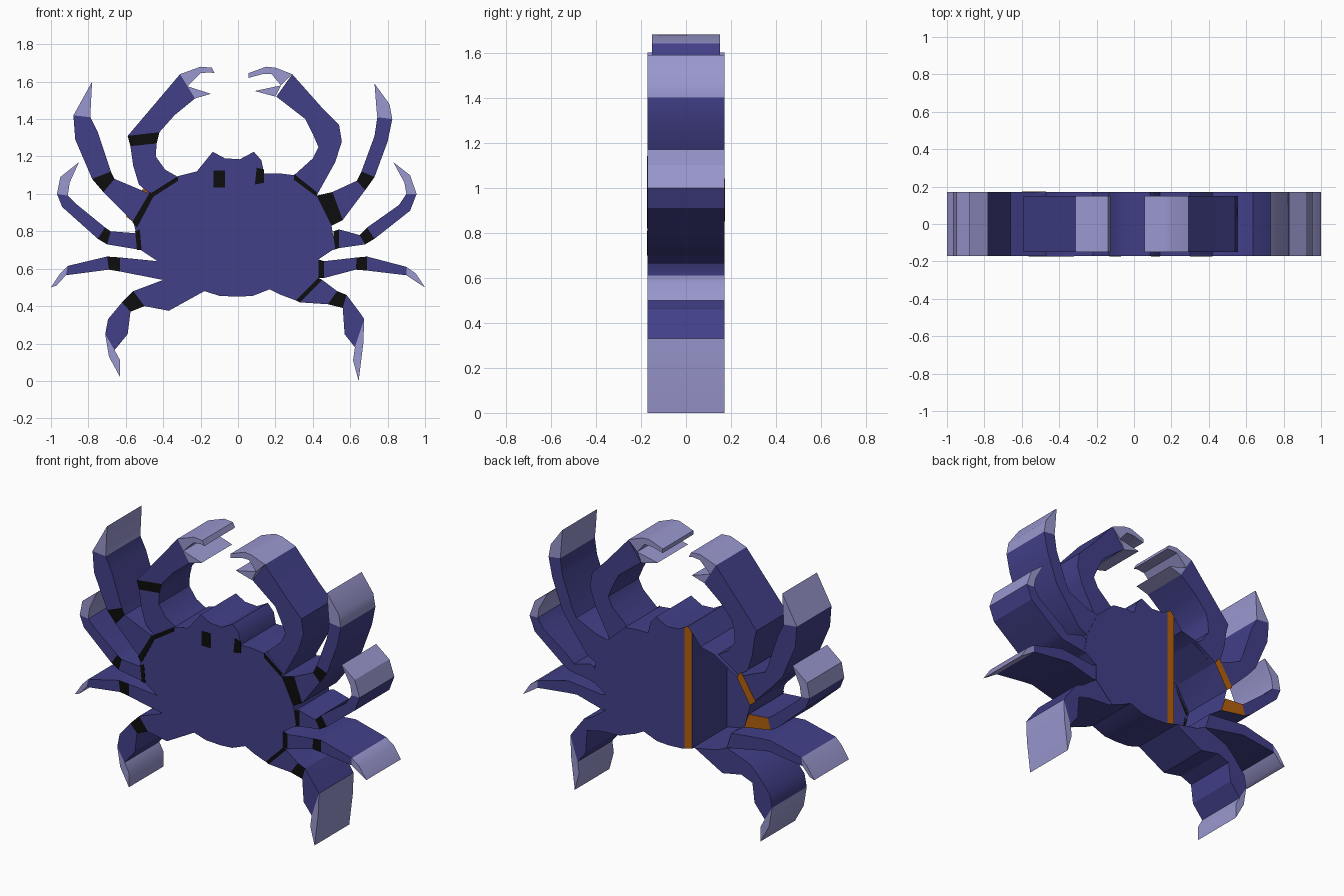
import bpy
import bmesh
from math import atan2, radians
from mathutils import Vector

cube = bpy.data.objects.get("Cube")
if cube:
    bpy.data.objects.remove(cube, do_unlink=True)


def make_material(name, rgb):
    mat = bpy.data.materials.new(name)
    mat.use_nodes = True
    color = (*rgb, 1.0)
    mat.diffuse_color = color
    mat.node_tree.nodes["Principled BSDF"].inputs["Base Color"].default_value = color
    return mat


SHELL, TIP, BLACK, ORANGE = range(4)
MATERIALS = [
    make_material("shell_indigo", (0.054, 0.051, 0.25)),
    make_material("tip_lavender", (0.32, 0.31, 0.62)),
    make_material("band_black", (0.004, 0.004, 0.004)),
    make_material("back_orange", (0.45, 0.115, 0.004)),
]
# (front, back, sides) colours of one limb segment, keyed by a letter
SEGMENT_STYLE = {
    "T": (TIP, TIP, TIP),
    "S": (SHELL, SHELL, SHELL),
    "B": (BLACK, SHELL, SHELL),
    "O": (SHELL, ORANGE, SHELL),
}
BODY_HALF = 0.172
LEG_HALF = 0.17
PINCER_HALF = 0.15


def finish(name, bm):
    mesh = bpy.data.meshes.new(name)
    bm.to_mesh(mesh)
    bm.free()
    for mat in MATERIALS:
        mesh.materials.append(mat)
    obj = bpy.data.objects.new(name, mesh)
    bpy.context.collection.objects.link(obj)
    bpy.ops.object.select_all(action="DESELECT")
    obj.select_set(True)
    bpy.context.view_layer.objects.active = obj
    bpy.ops.object.shade_smooth_by_angle(angle=radians(30))
    return obj


def add_face(bm, verts, material):
    unique = list(dict.fromkeys(verts))
    if len(unique) > 2:
        bm.faces.new(unique).material_index = material


def limb(name, style, sections, half=LEG_HALF):
    """Extruded strip through cross-lines (outer x, z, inner x, z), tip first."""
    bm = bmesh.new()
    rings = []
    for ox, oz, ix, iz in sections:
        pointed = (ox, oz) == (ix, iz)
        ring = []
        for y in (-half, half):
            outer = bm.verts.new((ox, y, oz))
            inner = outer if pointed else bm.verts.new((ix, y, iz))
            ring += [outer, inner]
        rings.append(ring)
    for letter, a, b in zip(style, rings, rings[1:]):
        front, back, side = SEGMENT_STYLE[letter]
        add_face(bm, (a[0], a[1], b[1], b[0]), front)
        add_face(bm, (a[2], b[2], b[3], a[3]), back)
        add_face(bm, (a[0], b[0], b[2], a[2]), side)
        add_face(bm, (a[1], a[3], b[3], b[1]), side)
    # Close both ends
    for ring, letter in ((rings[0], style[0]), (rings[-1], style[-1])):
        add_face(bm, (ring[0], ring[1], ring[3], ring[2]), SEGMENT_STYLE[letter][2])
    bmesh.ops.recalc_face_normals(bm, faces=bm.faces[:])
    return finish(name, bm)


def plate(name, points, y, material):
    """Thin painted plate lying on the front or back."""
    bm = bmesh.new()
    face = bm.faces.new([bm.verts.new((x, y, z)) for x, z in points])
    extruded = bmesh.ops.extrude_face_region(bm, geom=[face])
    for item in extruded["geom"]:
        if isinstance(item, bmesh.types.BMVert):
            item.co.y += 0.002 if y > 0 else -0.002
    bmesh.ops.recalc_face_normals(bm, faces=bm.faces[:])
    for face in bm.faces:
        face.material_index = material
    return finish(name, bm)


# Body: extruded outline, with an open pocket in the right half of the back
OUTLINE = [
    (-0.32, 1.095), (-0.22, 1.12), (-0.135, 1.225), (-0.07, 1.19), (0.01, 1.185),
    (0.085, 1.225), (0.125, 1.18), (0.14, 1.11), (0.22, 1.11), (0.3, 1.1), (0.42, 0.99),
    (0.5, 0.83), (0.52, 0.71), (0.43, 0.65), (0.43, 0.55), (0.31, 0.43), (0.23, 0.46),
    (0.17, 0.49), (0.08, 0.455), (0, 0.45), (-0.1, 0.455), (-0.18, 0.48), (-0.33, 0.51),
    (-0.4, 0.54), (-0.43, 0.64), (-0.52, 0.7), (-0.56, 0.85), (-0.47, 1.0),
]
POCKET_X, STRIP_X = -0.16, -0.11
bm = bmesh.new()
front = [bm.verts.new((x, -BODY_HALF, z)) for x, z in OUTLINE]
back = [bm.verts.new((x, BODY_HALF, z)) for x, z in OUTLINE]
bm.faces.new(front)
bm.faces.new(back[::-1])
for i in range(len(front)):
    bm.faces.new((front[i - 1], front[i], back[i], back[i - 1]))
bmesh.ops.recalc_face_normals(bm, faces=bm.faces[:])
for cut_x in (POCKET_X, STRIP_X):
    bmesh.ops.bisect_plane(bm, geom=bm.verts[:] + bm.edges[:] + bm.faces[:],
                           plane_co=(cut_x, 0, 0), plane_no=(1, 0, 0))
bm.normal_update()
removed = []
for face in bm.faces:
    if face.normal.y > 0.9:
        x = face.calc_center_median().x
        if max(v.co.x for v in face.verts) < POCKET_X + 0.001:
            removed.append(face)
        elif POCKET_X < x < STRIP_X:
            face.material_index = ORANGE
bmesh.ops.delete(bm, geom=removed, context="FACES_ONLY")
# Pocket wall
rim = [v for v in bm.verts if abs(v.co.x - POCKET_X) < 0.0005]
middle = sum((v.co for v in rim), Vector()) / len(rim)
rim.sort(key=lambda v: atan2(v.co.z - middle.z, v.co.y - middle.y))
bm.faces.new(rim[::-1])
finish("body", bm)

# Pincers
limb("right_pincer_arm", "SSBSSS", [
    (-0.31, 1.64, -0.23, 1.51), (-0.42, 1.51, -0.34, 1.42), (-0.59, 1.31, -0.42, 1.33),
    (-0.575, 1.255, -0.435, 1.27), (-0.56, 1.15, -0.44, 1.2), (-0.53, 1.05, -0.39, 1.13),
    (-0.47, 1.0, -0.32, 1.09)], PINCER_HALF)
limb("right_pincer_upper_finger", "TTT", [
    (-0.125, 1.645, -0.125, 1.645), (-0.14, 1.675, -0.15, 1.65),
    (-0.2, 1.68, -0.2, 1.645), (-0.31, 1.64, -0.27, 1.575)], PINCER_HALF)
limb("right_pincer_lower_finger", "T", [
    (-0.145, 1.535, -0.145, 1.535), (-0.27, 1.575, -0.23, 1.51)], PINCER_HALF)
limb("left_pincer_arm", "SSSSS", [
    (0.29, 1.64, 0.205, 1.52), (0.45, 1.46, 0.36, 1.4), (0.54, 1.37, 0.4, 1.32),
    (0.555, 1.28, 0.43, 1.25), (0.52, 1.17, 0.4, 1.19), (0.42, 0.99, 0.3, 1.1)], PINCER_HALF)
limb("left_pincer_upper_finger", "TTT", [
    (0.055, 1.62, 0.055, 1.645), (0.13, 1.64, 0.15, 1.68),
    (0.18, 1.64, 0.2, 1.675), (0.23, 1.58, 0.29, 1.64)], PINCER_HALF)
limb("left_pincer_lower_finger", "T", [
    (0.09, 1.55, 0.09, 1.55), (0.23, 1.58, 0.2, 1.52)], PINCER_HALF)

# Upper legs
limb("right_upper_leg", "TSSBS", [
    (-0.78, 1.6, -0.78, 1.6), (-0.88, 1.42, -0.79, 1.41), (-0.87, 1.29, -0.75, 1.33),
    (-0.78, 1.08, -0.68, 1.12), (-0.72, 1.01, -0.66, 1.08), (-0.56, 0.85, -0.47, 1.0)])
limb("left_upper_leg", "TTSSBSB", [
    (0.73, 1.59, 0.73, 1.59), (0.81, 1.48, 0.74, 1.46), (0.825, 1.4, 0.745, 1.41),
    (0.8, 1.28, 0.73, 1.31), (0.73, 1.09, 0.66, 1.12), (0.68, 1.02, 0.635, 1.07),
    (0.56, 0.86, 0.505, 1.01), (0.5, 0.83, 0.42, 0.99)])

# Second legs
limb("right_second_leg", "TTSSBO", [
    (-0.85, 1.17, -0.85, 1.17), (-0.95, 1.09, -0.9, 1.06), (-0.968, 1.0, -0.91, 0.99),
    (-0.94, 0.93, -0.87, 0.95), (-0.75, 0.76, -0.71, 0.82), (-0.7, 0.73, -0.68, 0.8),
    (-0.52, 0.7, -0.55, 0.79)])
limb("left_second_leg", "TTSSBSB", [
    (0.83, 1.17, 0.83, 1.17), (0.92, 1.1, 0.89, 1.06), (0.955, 1.0, 0.9, 1.0),
    (0.92, 0.91, 0.86, 0.94), (0.73, 0.76, 0.69, 0.82), (0.68, 0.73, 0.65, 0.78),
    (0.54, 0.71, 0.54, 0.81), (0.51, 0.7, 0.51, 0.8)])

# Third legs
limb("right_third_leg", "TTSBS", [
    (-1, 0.5, -1, 0.5), (-0.95, 0.575, -0.97, 0.51), (-0.91, 0.615, -0.92, 0.565),
    (-0.7, 0.665, -0.69, 0.595), (-0.63, 0.66, -0.63, 0.585), (-0.43, 0.64, -0.4, 0.54)])
limb("left_third_leg", "TTSBSB", [
    (1, 0.5, 1, 0.5), (0.95, 0.575, 0.96, 0.525), (0.9, 0.61, 0.9, 0.565),
    (0.69, 0.665, 0.69, 0.59), (0.635, 0.66, 0.63, 0.595), (0.46, 0.64, 0.46, 0.55),
    (0.43, 0.65, 0.43, 0.55)])

# Lower legs
limb("right_lower_leg", "TTSSBSS", [
    (-0.63, 0.02, -0.63, 0.02), (-0.69, 0.13, -0.63, 0.11), (-0.71, 0.25, -0.66, 0.165),
    (-0.695, 0.33, -0.59, 0.25), (-0.62, 0.42, -0.575, 0.37), (-0.56, 0.48, -0.5, 0.4),
    (-0.4, 0.54, -0.37, 0.375), (-0.33, 0.51, -0.18, 0.48)])
limb("left_lower_leg", "TTSSBSB", [
    (0.645, 0, 0.645, 0), (0.67, 0.2, 0.615, 0.11), (0.675, 0.33, 0.625, 0.18),
    (0.655, 0.36, 0.57, 0.25), (0.58, 0.46, 0.56, 0.39), (0.53, 0.48, 0.48, 0.41),
    (0.45, 0.54, 0.33, 0.42), (0.43, 0.55, 0.31, 0.43)])

# Painted marks on the front of the body
MARKS = {
    "right_eye": [(-0.13, 1.035), (-0.07, 1.035), (-0.07, 1.125), (-0.13, 1.125)],
    "left_eye": [(0.09, 1.05), (0.14, 1.06), (0.14, 1.13), (0.1, 1.14)],
    "right_shoulder_band": [(-0.47, 1.0), (-0.32, 1.095), (-0.32, 1.07), (-0.46, 0.98)],
    "right_upper_band": [(-0.565, 0.85), (-0.47, 1.01), (-0.45, 0.99), (-0.54, 0.82)],
    "right_second_band": [(-0.55, 0.8), (-0.525, 0.81), (-0.515, 0.7), (-0.54, 0.7)],
    "left_shoulder_band": [(0.3, 1.105), (0.42, 1.01), (0.42, 0.985), (0.3, 1.075)],
}
for name, points in MARKS.items():
    plate(name, points, -BODY_HALF, BLACK)

# Orange rim beside the pocket at the back
plate("back_rim", [(-0.47, 1.0), (-0.5, 1.04), (-0.6, 0.88), (-0.56, 0.85)], BODY_HALF, ORANGE)
